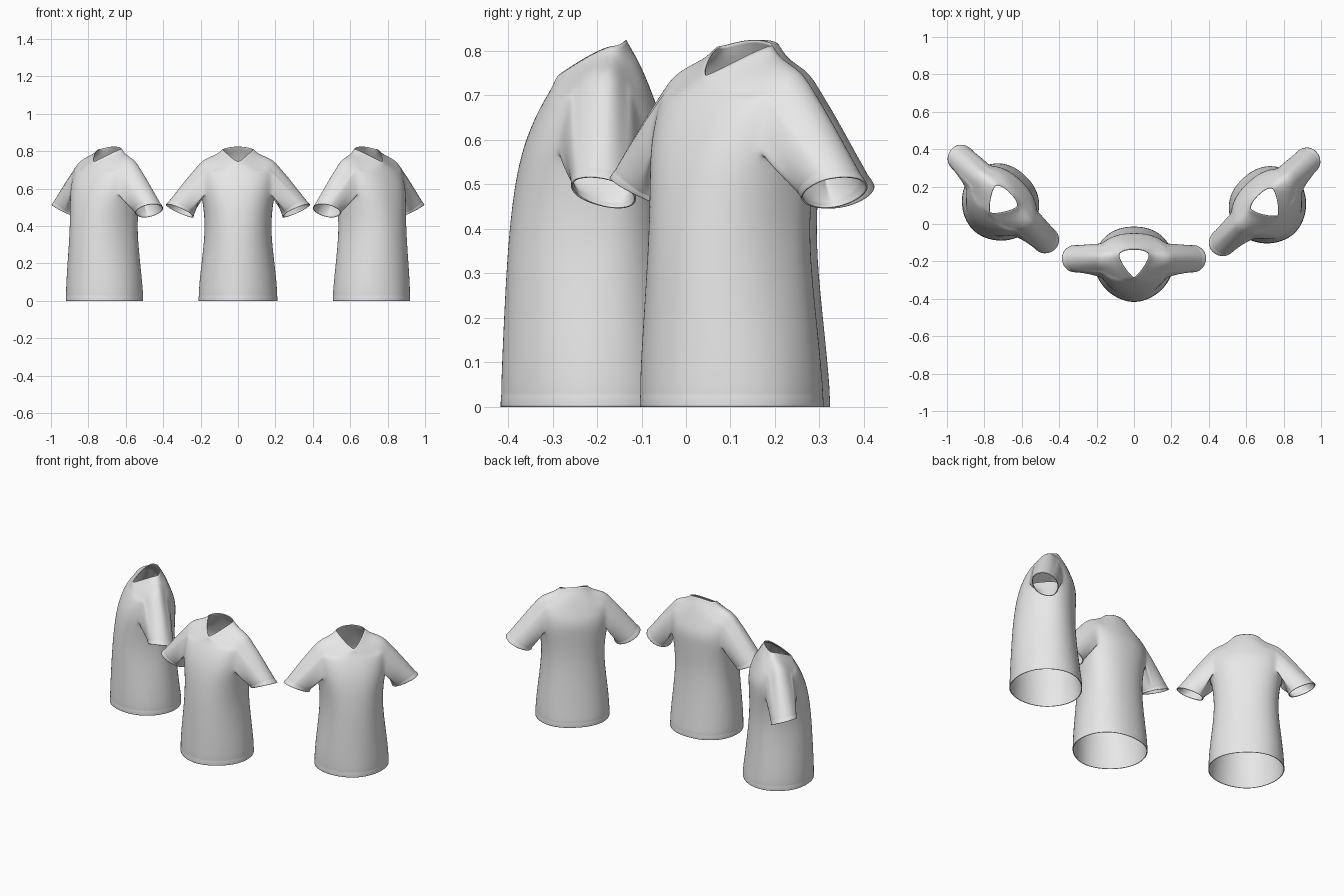
import bpy, bmesh, math
from mathutils import Vector

if "Cube" in bpy.data.objects:
    bpy.data.objects.remove(bpy.data.objects["Cube"])

N = 32          # columns around the body
ARM = 3         # armhole half width in columns

# level torso rings: height, half width, front y, back y
TORSO = [(.12, .206, -.234, .155), (.31, .182, -.225, .134), (.42, .178, -.216, .128),
         (.51, .187, -.204, .13), (.57, .198, -.19, .132), (.61, .202, -.177, .132),
         (.65, .204, -.16, .125)]
# shoulder rings: front z, side z, back z, half width, front y, back y, roundness, dip
SHOULDER = [(.685, .69, .69, .204, -.142, .11, 2.3, .008),
            (.705, .725, .73, .202, -.13, .095, 2.3, .02),
            (.718, .754, .765, .19, -.123, .08, 2.2, .033),
            (.728, .773, .788, .145, -.118, .068, 2, .02),
            (.736, .789, .804, .105, -.115, .058, 1.6, .008),
            (.745, .811, .825, .082, -.108, .046, 1.3, 0)]


def body_rings():
    # hem band with a shallow stitch groove
    levels = [(z, .212 - g, -.238 + g, .167 - g)
              for z, g in ((0, 0), (.018, 0), (.03, .002), (.036, .001))]
    rings = []
    for z, w, yf, yb in levels + TORSO:
        k = min(1, z / .57)
        rings.append((z, z, z, w, yf, yb, 1.85 + .45 * k, 0, -.035 * (1 - k)))
    for i, row in enumerate(SHOULDER):
        rings.append(row + (max(0, i - 2) * .004,))
    return rings


RINGS = body_rings()
R0, R1 = 8, 13  # armhole bottom and top rings


def ring_point(ring, j):
    zf, zs, zb, w, yf, yb, p, dip, yc = ring
    a = 2 * math.pi * j / N
    c, s = math.cos(a), math.sin(a)
    e = 2 / (p if s < 0 else 2.2)
    ye, ze = (yf, zf) if s < 0 else (yb, zb)
    x = math.copysign(abs(c) ** e, c) * w
    y = yc + (ye - yc) * abs(s) ** e
    z = zs + (ze - zs) * s * s - dip * math.sin(2 * a) ** 2
    return Vector((x, y, z))


def build_shirt_mesh():
    bm = bmesh.new()
    grid = [[bm.verts.new(ring_point(r, j)) for j in range(N)] for r in RINGS]

    # body panels, leaving the armholes open
    for r in range(len(RINGS) - 1):
        for j in range(N):
            in_arm = min((j + ARM) % N, (j + ARM - N // 2) % N) < 2 * ARM
            if in_arm and R0 <= r < R1:
                continue
            k = (j + 1) % N
            bm.faces.new((grid[r][j], grid[r][k], grid[r + 1][k], grid[r + 1][j]))

    # sleeves grown from each armhole edge to the cuff
    for mid, side in ((0, 1), (N // 2, -1)):
        walk = [(R0, j) for j in range(-ARM, ARM + 1)]
        walk += [(r, ARM) for r in range(R0 + 1, R1 + 1)]
        walk += [(R1, j) for j in range(ARM - 1, -ARM - 1, -1)]
        walk += [(r, -ARM) for r in range(R1 - 1, R0, -1)]
        base = [grid[r][(mid + j) % N] for r, j in walk]
        centre = Vector((side * .311, -.005, .482))
        up = Vector((side * .075, 0, .033))
        across = Vector((0, .075, -.015))
        ends = []
        for v in base:
            phi = math.atan2(v.co.y + .005, v.co.z - .66)
            ends.append(centre + up * math.cos(phi) + across * math.sin(phi))
        start = sum((v.co for v in base), Vector()) / len(base)
        prev = base
        for t, swell in ((.16, 1.01), (.34, 1.03), (.55, 1.02), (.75, 1), (.89, .99),
                         (.91, .975), (.95, 1), (1, 1)):
            mid_pt = start.lerp(centre, t)
            ring = [bm.verts.new(mid_pt + (v.co.lerp(e, t) - mid_pt) * swell)
                    for v, e in zip(base, ends)]
            for i in range(len(ring)):
                k = (i + 1) % len(ring)
                bm.faces.new((prev[i], prev[k], ring[k], ring[i]))
            prev = ring

    bmesh.ops.delete(bm, geom=[v for v in bm.verts if not v.link_faces], context='VERTS')
    bmesh.ops.recalc_face_normals(bm, faces=bm.faces)
    for f in bm.faces:
        f.smooth = True
    mesh = bpy.data.meshes.new("shirt")
    bm.to_mesh(mesh)
    bm.free()
    return mesh


cloth = bpy.data.materials.new("light grey cloth")
cloth.diffuse_color = (.8, .8, .8, 1)
cloth.use_nodes = True
cloth.node_tree.nodes["Principled BSDF"].inputs["Base Color"].default_value = cloth.diffuse_color
mesh = build_shirt_mesh()
mesh.materials.append(cloth)

# three shirts, the outer two turned outwards
for name, loc, turn in (("shirt_middle", (0, -.18, 0), 0),
                        ("shirt_right", (.695, .122, 0), 44),
                        ("shirt_left", (-.695, .137, 0), -44)):
    ob = bpy.data.objects.new(name, mesh)
    bpy.context.collection.objects.link(ob)
    ob.location = loc
    ob.rotation_euler.z = math.radians(turn)
    sub = ob.modifiers.new("smooth", 'SUBSURF')
    sub.levels = sub.render_levels = 2
    thick = ob.modifiers.new("cloth thickness", 'SOLIDIFY')
    thick.thickness = .004
    thick.offset = -1
